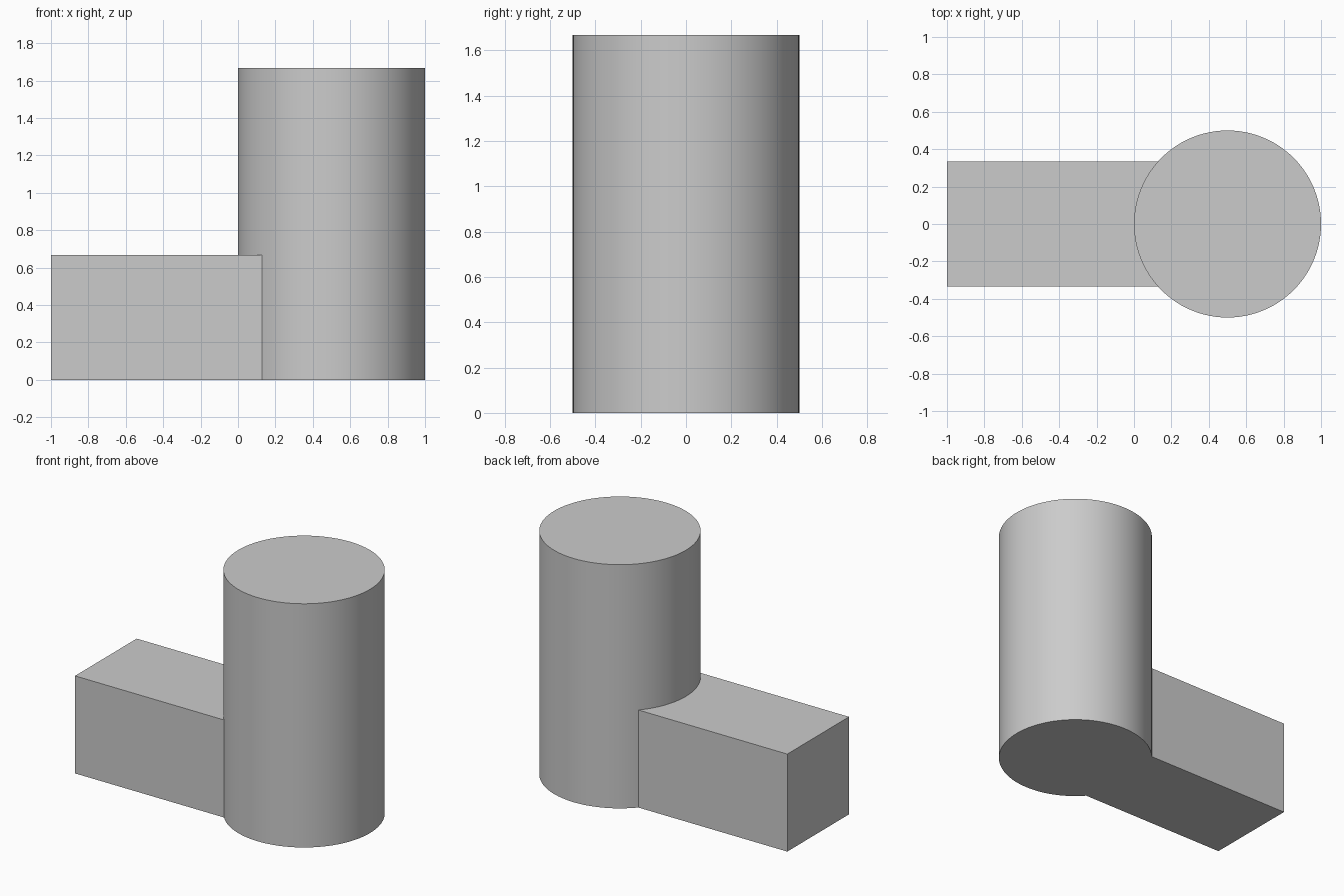
import bpy

cube = bpy.data.objects.get("Cube")
if cube:
    bpy.data.objects.remove(cube, do_unlink=True)

# Single grey finish
GREY = (0.6, 0.6, 0.6, 1.0)
grey = bpy.data.materials.new("plain_grey")
grey.use_nodes = True
grey.diffuse_color = GREY
grey.node_tree.nodes["Principled BSDF"].inputs["Base Color"].default_value = GREY

RADIUS, HEIGHT, CENTRE_X = 0.5, 1.667, 0.5
ARM = 0.667  # width and height of the square arm

# Upright round column
bpy.ops.mesh.primitive_cylinder_add(vertices=96, radius=RADIUS, depth=HEIGHT,
                                    location=(CENTRE_X, 0, HEIGHT / 2))
column = bpy.context.object
column.name = "column"
column.data.materials.append(grey)

# Square arm running into the column
bpy.ops.mesh.primitive_cube_add(size=1, location=(CENTRE_X / 2 - 0.5, 0, ARM / 2))
arm = bpy.context.object
arm.name = "arm"
arm.scale = (1 + CENTRE_X, ARM, ARM)
bpy.ops.object.transform_apply(location=False, rotation=False, scale=True)
arm.data.materials.append(grey)

# Trim the arm to the curved side so the parts meet without overlapping
trim = arm.modifiers.new("trim_to_column", 'BOOLEAN')
trim.operation = 'DIFFERENCE'
trim.solver = 'EXACT'
trim.object = column
bpy.ops.object.modifier_apply(modifier=trim.name)

# Smooth curved faces, crisp edges
for part in (column, arm):
    bpy.ops.object.select_all(action='DESELECT')
    part.select_set(True)
    bpy.context.view_layer.objects.active = part
    bpy.ops.object.shade_smooth_by_angle(angle=0.52)
